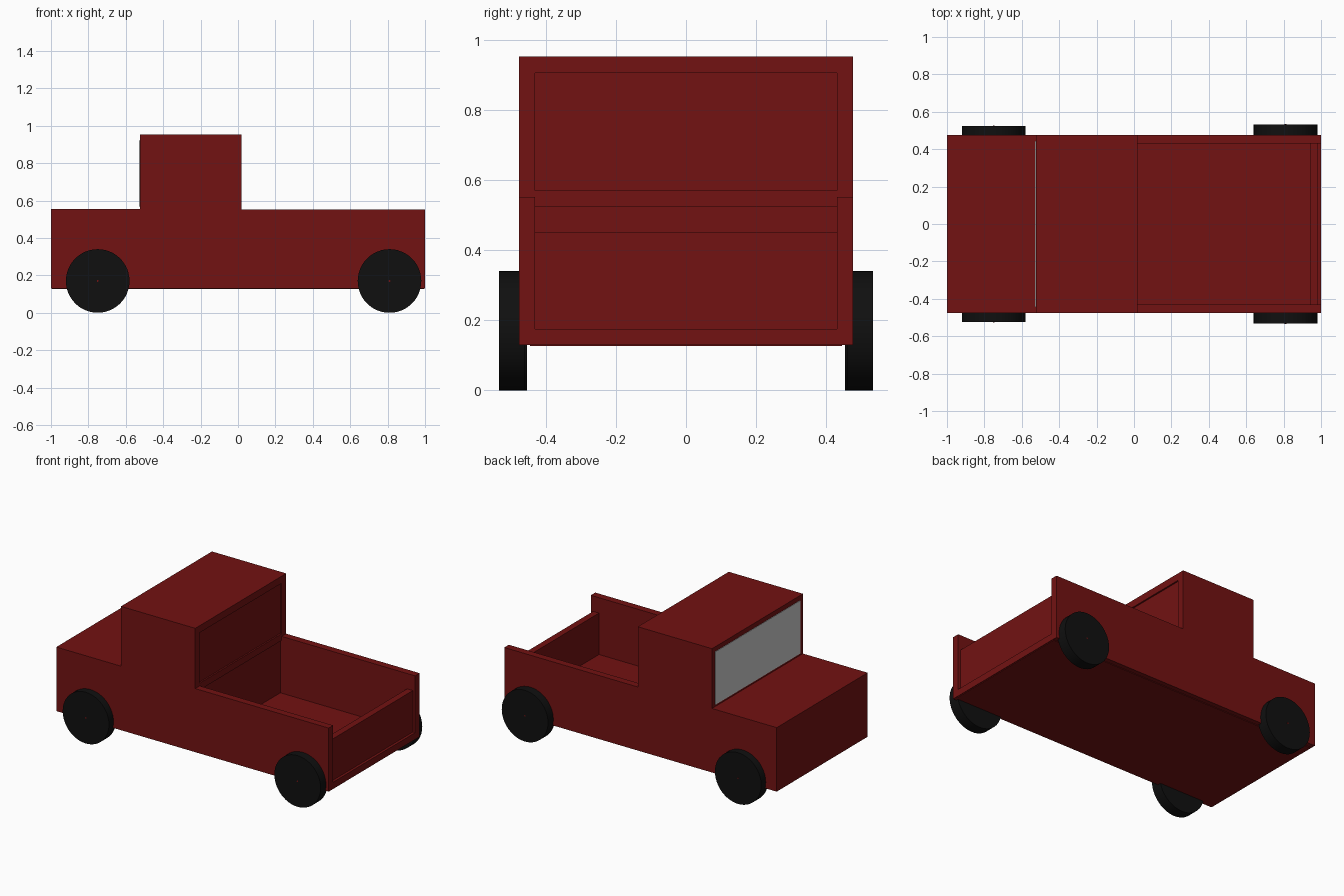
import bpy, bmesh, math
from mathutils import Matrix

if "Cube" in bpy.data.objects:
    bpy.data.objects.remove(bpy.data.objects["Cube"])


def material(name, rgb):
    m = bpy.data.materials.new(name)
    m.diffuse_color = (*rgb, 1)
    m.use_nodes = True
    m.node_tree.nodes["Principled BSDF"].inputs["Base Color"].default_value = m.diffuse_color
    return m


RED = material("dark_red_paint", (0.17, 0.006, 0.006))
BLACK = material("black_rubber", (0.005, 0.005, 0.005))


def finish(name, bm, mat=None):
    bmesh.ops.recalc_face_normals(bm, faces=bm.faces)
    me = bpy.data.meshes.new(name)
    bm.to_mesh(me)
    bm.free()
    ob = bpy.data.objects.new(name, me)
    bpy.context.collection.objects.link(ob)
    if mat:
        me.materials.append(mat)
    return ob


def box(name, x, y, z, mat=None):
    bm = bmesh.new()
    bmesh.ops.create_cube(bm, size=1)
    for v in bm.verts:
        for i, (a, b) in enumerate((x, y, z)):
            v.co[i] = a if v.co[i] < 0 else b
    return finish(name, bm, mat)


def cylinder(name, x, y, z, radius, depth, sides, mat):
    bm = bmesh.new()
    bmesh.ops.create_cone(bm, cap_ends=True, segments=sides, radius1=radius,
                          radius2=radius, depth=depth,
                          matrix=Matrix.Translation((x, y, z)) @ Matrix.Rotation(math.pi / 2, 4, 'X'))
    for f in bm.faces:
        f.smooth = len(f.verts) == 4
    for e in bm.edges:
        e.smooth = all(f.smooth for f in e.link_faces)
    return finish(name, bm, mat)


# Body: side profile of hood, cab and bed extruded across the width
W, IN = 0.477, 0.43
profile = [(-1, 0.13), (1, 0.13), (1, 0.552), (0.02, 0.552),
           (0.02, 0.952), (-0.525, 0.952), (-0.525, 0.555), (-1, 0.555)]
bm = bmesh.new()
face = bm.faces.new([bm.verts.new((x, -W, z)) for x, z in profile])
ext = bmesh.ops.extrude_face_region(bm, geom=[face])
for v in ext["geom"]:
    if isinstance(v, bmesh.types.BMVert):
        v.co.y = W
body = finish("truck_body", bm, RED)

# Cut-outs: bed, bed front wall, gap above and behind tailgate, cab rear panel
cuts = {
    "bed_cutter": ((0.02, 0.94), (0.175, 0.7)),
    "bed_front_cutter": ((0.01, 0.1), (0.175, 0.525)),
    "tailgate_top_cutter": ((0.9, 1.1), (0.45, 0.7)),
    "tailgate_rear_cutter": ((0.983, 1.1), (0.175, 0.7)),
    "cab_rear_cutter": ((0.01, 0.1), (0.57, 0.905)),
}
for name, (x, z) in cuts.items():
    cutter = box(name, x, (-IN, IN), z, RED)
    cutter.hide_render = True
    cutter.hide_viewport = True
    cutter.display_type = 'WIRE'
    mod = body.modifiers.new(name, 'BOOLEAN')
    mod.operation = 'DIFFERENCE'
    mod.solver = 'EXACT'
    mod.object = cutter

# Underside plate
box("floor_plate", (-0.995, 0.995), (-0.445, 0.445), (0.126, 0.14), RED)

# Windscreen
box("windscreen", (-0.528, -0.5), (-0.445, 0.445), (0.568, 0.92))

# Wheels and axles
for end, x, outer in (("front", -0.75, 0.525), ("rear", 0.81, 0.533)):
    for side, s in (("left", 1), ("right", -1)):
        cylinder(f"{end}_{side}_wheel", x, s * (outer - 0.036), 0.17, 0.17, 0.072, 48, BLACK)
    cylinder(f"{end}_axle", x, 0, 0.17, 0.005, 2 * outer + 0.002, 12, RED)
